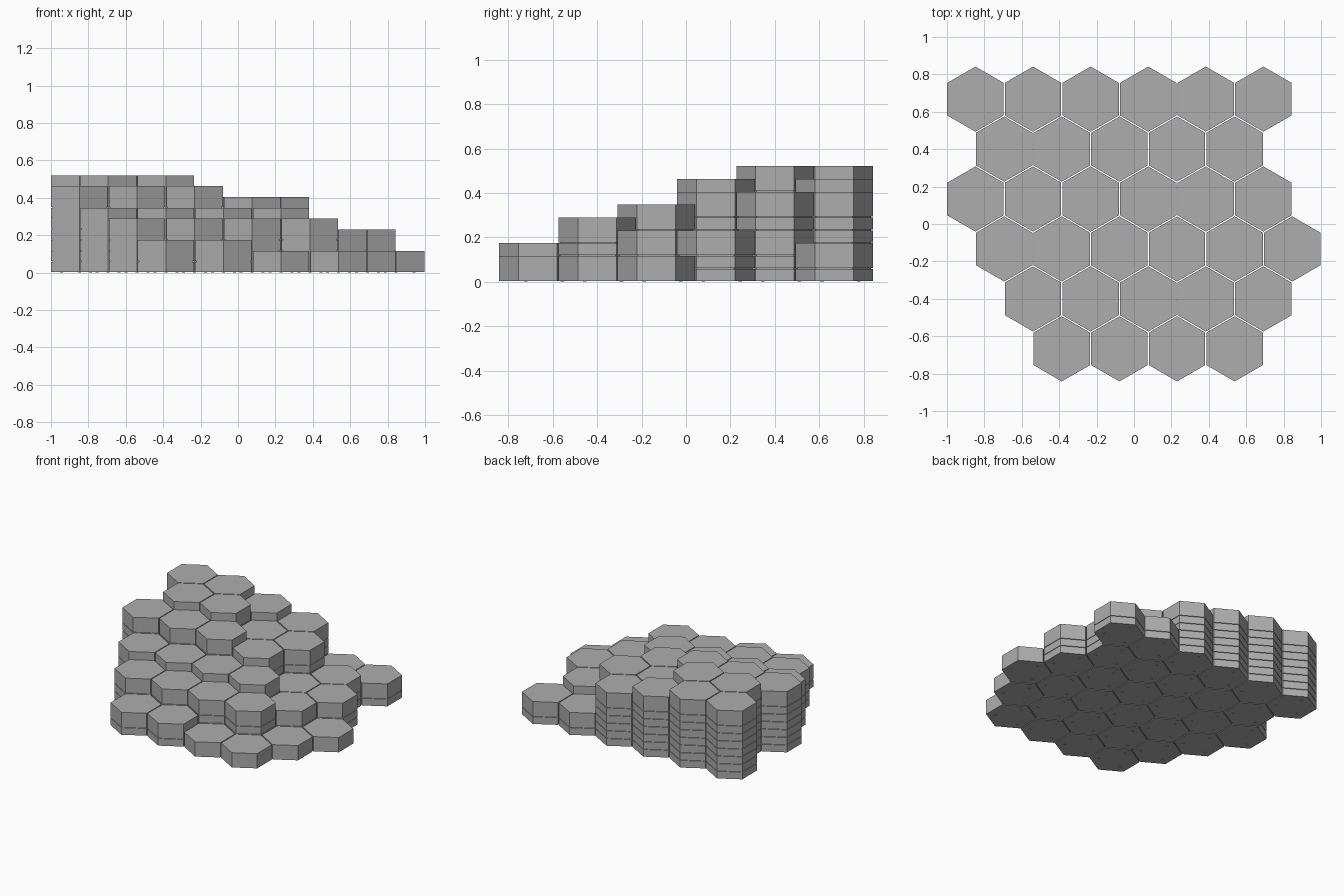
import bpy
import bmesh
import math

default_cube = bpy.data.objects.get("Cube")
if default_cube:
    bpy.data.objects.remove(default_cube)

PITCH = 0.308          # spacing between columns in a row
ROW = 0.267            # spacing between rows
RADIUS = 0.174         # hexagon corner radius
LAYER = 0.0578         # thickness of one thin tile
GAP = 0.004            # recessed seam under each tile

# First column x and tile counts of every row, from back to front
ROWS = [
    (-0.848, [9, 9, 8, 7, 3, 3]),
    (-0.694, [9, 9, 7, 7, 4]),
    (-0.848, [8, 8, 8, 7, 4, 4]),
    (-0.694, [6, 6, 6, 6, 4, 2]),
    (-0.540, [5, 5, 5, 5, 2]),
    (-0.386, [3, 3, 2, 2]),
]


def make_material(name, value):
    mat = bpy.data.materials.new(name)
    mat.use_nodes = True
    colour = (value, value, value, 1)
    mat.diffuse_color = colour
    mat.node_tree.nodes["Principled BSDF"].inputs["Base Color"].default_value = colour
    return mat


stone = make_material("light grey", 0.42)


def add_prism(bm, sides, radius, x, y, z0, z1, spin=0.0):
    """Upright prism; spin turns its first corner."""
    rings = []
    for z in (z0, z1):
        rings.append([bm.verts.new((x + radius * math.cos(spin + math.tau * i / sides),
                                    y + radius * math.sin(spin + math.tau * i / sides), z))
                      for i in range(sides)])
    low, high = rings
    bm.faces.new(list(reversed(low)))
    bm.faces.new(high)
    for i in range(sides):
        j = (i + 1) % sides
        bm.faces.new((low[i], low[j], high[j], high[i]))


def add_column(name, x, y, layers):
    bm = bmesh.new()
    # Thin tiles, then one double-height tile on top
    for k in range(layers - 1):
        top = layers if k == layers - 2 else k + 1
        add_prism(bm, 6, RADIUS, x, y, k * LAYER + GAP, top * LAYER, math.pi / 6)
        if k:
            add_prism(bm, 6, RADIUS - 0.008, x, y, k * LAYER, k * LAYER + GAP, math.pi / 6)
    # Small pegs under the lowest tile
    for i in range(3):
        a = math.pi / 2 + math.tau * i / 3
        add_prism(bm, 8, 0.008, x + 0.11 * math.cos(a), y + 0.11 * math.sin(a), 0, GAP)
    mesh = bpy.data.meshes.new(name)
    bm.to_mesh(mesh)
    bm.free()
    mesh.materials.append(stone)
    obj = bpy.data.objects.new(name, mesh)
    bpy.context.collection.objects.link(obj)


for r, (start, counts) in enumerate(ROWS):
    for c, layers in enumerate(counts):
        add_column(f"hex_column_row{r + 1}_{c + 1}", start + PITCH * c,
                   ROW * (2.5 - r), layers)
